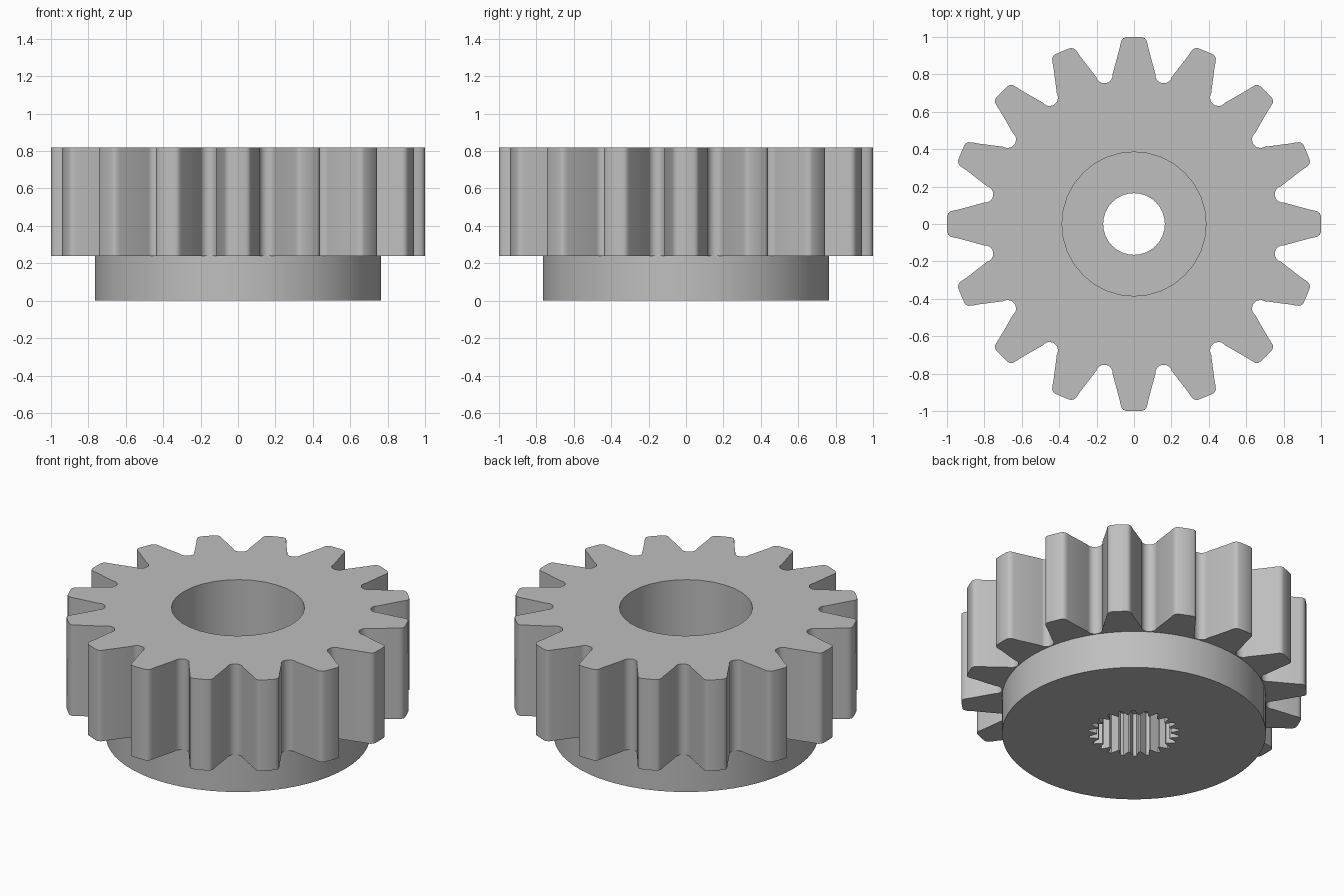
import bpy, bmesh
from math import sin, cos, pi, radians

cube = bpy.data.objects.get("Cube")
if cube:
    bpy.data.objects.remove(cube, do_unlink=True)

TEETH, SPLINES = 16, 22
Z_FLANGE, Z_SPLINE, Z_FLOOR, Z_TOP = 0.24, 0.28, 0.42, 0.82

steel = bpy.data.materials.new("plain grey steel")
steel.use_nodes = True
steel.diffuse_color = (0.52, 0.52, 0.52, 1)
steel.node_tree.nodes["Principled BSDF"].inputs["Base Color"].default_value = (0.52, 0.52, 0.52, 1)


def circle(r, n):
    return [(r * cos(2 * pi * i / n), r * sin(2 * pi * i / n)) for i in range(n)]


def repeat(points, count):
    """Copy one tooth's (radial, tangential) points around the axis."""
    out = []
    for k in range(count):
        c, s = cos(2 * pi * k / count), sin(2 * pi * k / count)
        out += [(c * x - s * y, s * x + c * y) for x, y in points]
    return out


def gear_outline():
    # Rounded tooth tip, straight flank, then half of the round root fillet
    half = [(1.0, 0.0), (0.999, 0.045), (0.993, 0.058), (0.982, 0.067),
            (0.965, 0.072), (0.936, 0.078)]
    gap, fillet, centre = pi / TEETH, 0.045, 0.813
    for i in range(7):
        a = radians(86 - 86 * i / 6)
        x, y = centre - fillet * cos(a), -fillet * sin(a)
        half.append((x * cos(gap) - y * sin(gap), x * sin(gap) + y * cos(gap)))
    mirrored = [(x, -y) for x, y in reversed(half[1:-1])]
    return repeat(mirrored + half, TEETH)


def spline_outline():
    # Serrated socket for the shaft
    r_in, r_out, pitch = 0.215, 0.262, 2 * pi / SPLINES
    tooth = [(r_in, -0.42), (r_out, -0.12), (r_out, 0.12), (r_in, 0.42)]
    return repeat([(r * cos(t * pitch), r * sin(t * pitch)) for r, t in tooth], SPLINES)


bm = bmesh.new()


def wall(outline, z0, z1):
    """Upright wall along an outline; returns its lower and upper edge loops."""
    rings = [[bm.verts.new((x, y, z)) for x, y in outline] for z in (z0, z1)]
    n = len(outline)
    for i in range(n):
        j = (i + 1) % n
        bm.faces.new((rings[0][i], rings[0][j], rings[1][j], rings[1][i]))
    return [[bm.edges.get((r[i], r[(i + 1) % n])) for i in range(n)] for r in rings]


def cap(outer, inner):
    """Flat annular face between two edge loops."""
    bmesh.ops.triangle_fill(bm, edges=outer + inner, use_beauty=True, normal=(0, 0, 1))


# Walls: toothed rim, round flange, splined socket, through hole, upper bore
rim_low, rim_top = wall(gear_outline(), Z_FLANGE, Z_TOP)
flange_low, flange_top = wall(circle(0.764, 64), 0, Z_FLANGE)
socket_low, socket_top = wall(spline_outline(), 0, Z_SPLINE)
hole_low, hole_top = wall(circle(0.165, 32), Z_SPLINE, Z_FLOOR)
bore_low, bore_top = wall(circle(0.385, 32), Z_FLOOR, Z_TOP)

# Flat faces joining the walls
cap(rim_top, bore_top)
cap(rim_low, flange_top)
cap(flange_low, socket_low)
cap(socket_top, hole_low)
cap(bore_low, hole_top)

bmesh.ops.remove_doubles(bm, verts=bm.verts[:], dist=0.0001)
bmesh.ops.recalc_face_normals(bm, faces=bm.faces[:])

mesh = bpy.data.meshes.new("pinion_gear")
bm.to_mesh(mesh)
bm.free()
mesh.materials.append(steel)
gear = bpy.data.objects.new("pinion_gear", mesh)
bpy.context.collection.objects.link(gear)

bpy.ops.object.select_all(action="DESELECT")
gear.select_set(True)
bpy.context.view_layer.objects.active = gear
bpy.ops.object.shade_smooth_by_angle(angle=radians(32))
